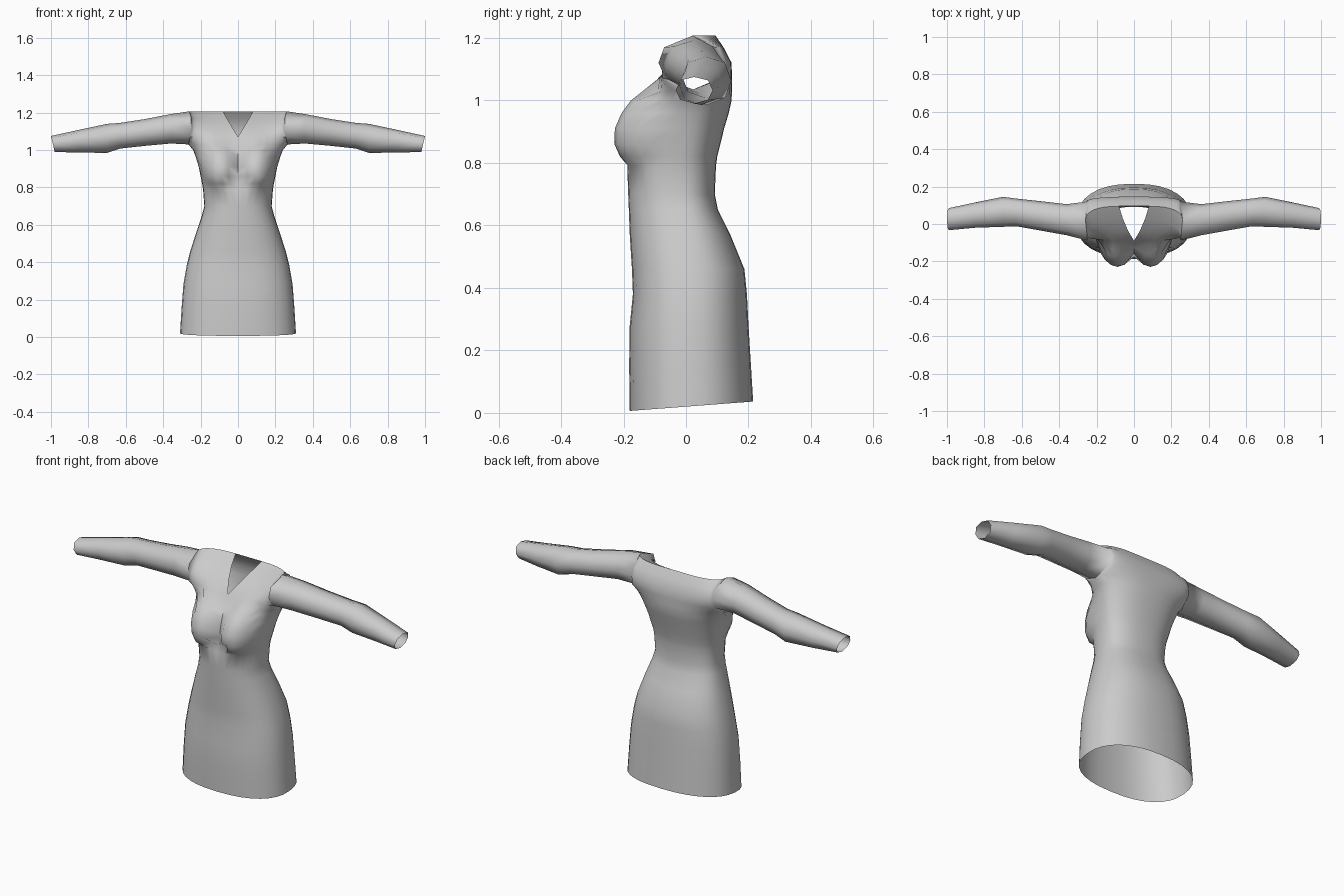
import bpy, bmesh, math

if "Cube" in bpy.data.objects:
    bpy.data.objects.remove(bpy.data.objects["Cube"])

COLS = 8      # columns from centre line to side
POW = 0.85    # squareness of the cross-section

# z, half width, inner x, front centre y, back centre y, front side y, back side y
ROWS = [
    (0.02, 0.31, 0, -0.18, 0.215, 0.01, 0.01),
    (0.15, 0.302, 0, -0.182, 0.208, 0.01, 0.01),
    (0.28, 0.292, 0, -0.18, 0.20, 0.01, 0.01),
    (0.38, 0.275, 0, -0.17, 0.195, 0.01, 0.01),
    (0.46, 0.255, 0, -0.173, 0.187, 0.01, 0.01),
    (0.57, 0.22, 0, -0.18, 0.142, 0.0, 0.0),
    (0.65, 0.193, 0, -0.183, 0.102, -0.01, -0.01),
    (0.70, 0.18, 0, -0.185, 0.092, -0.02, -0.02),
    (0.79, 0.187, 0, -0.188, 0.096, -0.02, -0.02),
    (0.82, 0.192, 0, -0.175, 0.10, -0.02, -0.02),
    (0.86, 0.20, 0, -0.163, 0.11, -0.01, -0.01),
    (0.91, 0.21, 0, -0.155, 0.122, 0.0, 0.0),
    (0.96, 0.225, 0, -0.14, 0.137, 0.01, 0.01),
    (1.00, 0.24, 0, -0.125, 0.146, 0.02, 0.02),
    (1.03, 0.265, 0, -0.11, 0.147, 0.02, 0.02),
    (1.07, 0.255, 0, -0.09, 0.147, -0.065, 0.105),
    (1.12, 0.25, 0.03, -0.04, 0.146, -0.088, 0.12),
    (1.17, 0.25, 0.06, 0.03, 0.12, -0.07, 0.10),
    (1.207, 0.26, 0.08, 0.095, 0.095, 0.02, 0.02),
]
FIRST_OPEN = 14   # row at the armpit, where the armhole begins

# x, y min, y max, z min, z max along the sleeve
SLEEVE = [
    (0.36, -0.06, 0.106, 1.035, 1.192),
    (0.50, -0.035, 0.122, 1.022, 1.165),
    (0.63, -0.012, 0.136, 1.008, 1.145),
    (0.70, -0.015, 0.145, 0.985, 1.14),
    (0.85, -0.02, 0.115, 0.986, 1.108),
    (1.00, -0.033, 0.085, 0.99, 1.075),
]
SECTION = [(0, -1), (-.75, -.7), (-1, 0), (-.75, .75), (0, 1), (.75, .75), (1, 0), (.75, -.7)]


def bust(x, z):
    """Forward bulge of the chest, fuller on the underside."""
    dx = (x - 0.112) / 0.095
    dz = (z - 0.895) / (0.095 if z < 0.895 else 0.15)
    r = dx * dx + dz * dz
    return 0.085 * math.sqrt(1 - r) if r < 1 else 0.0


def panel(bm, front):
    """Half of the front or back of the dress, as a grid of vertices."""
    grid = []
    for z, w, xi, yf, yb, sf, sb in ROWS:
        yc, ys = (yf, sf) if front else (yb, sb)
        line = []
        for c in range(COLS + 1):
            a = math.pi / 2 * c / COLS
            x = xi + (w - xi) * math.sin(a) ** POW
            y = ys + (yc - ys) * max(math.cos(a), 0) ** POW
            if front and c < COLS:
                y -= bust(x, z)
            hem = 0.076 * y if z < 0.1 else 0   # hem tilts up to the back
            line.append(bm.verts.new((x, y, z + hem)))
        grid.append(line)
    strips(bm, grid)
    return grid


def strips(bm, grid, closed=False):
    n = len(grid[0])
    for a, b in zip(grid, grid[1:]):
        for i in range(n if closed else n - 1):
            j = (i + 1) % n
            bm.faces.new((a[i], a[j], b[j], b[i]))


bm = bmesh.new()
front = panel(bm, True)
back = panel(bm, False)

# Back of the neck, filling the gap behind the V neckline
inner = [row[0] for row in back[FIRST_OPEN + 1:]]
mid = [inner[0]] + [bm.verts.new((0, v.co.y, v.co.z)) for v in inner[1:]]
bm.faces.new((inner[0], inner[1], mid[1]))
for k in range(1, len(inner) - 1):
    bm.faces.new((inner[k], inner[k + 1], mid[k + 1], mid[k]))

# Sleeve continuing from the armhole
rings = [[r[-1] for r in front[FIRST_OPEN:]] + [r[-1] for r in back[-2:FIRST_OPEN:-1]]]
for x, y0, y1, z0, z1 in SLEEVE:
    ring = []
    for u, v in SECTION:
        slant = 0.01 * (v - 1) if x == 1 else 0
        ring.append(bm.verts.new((x + slant, (y0 + y1) / 2 + u * (y1 - y0) / 2,
                                  (z0 + z1) / 2 + v * (z1 - z0) / 2)))
    rings.append(ring)
strips(bm, rings, closed=True)

# Sew the side seams and shoulder seams
bmesh.ops.remove_doubles(bm, verts=bm.verts, dist=0.0005)
bmesh.ops.recalc_face_normals(bm, faces=bm.faces)
mesh = bpy.data.meshes.new("dress")
bm.to_mesh(mesh)
bm.free()

dress = bpy.data.objects.new("dress", mesh)
bpy.context.collection.objects.link(dress)
grey = bpy.data.materials.new("light grey cloth")
grey.diffuse_color = (0.6, 0.6, 0.6, 1)
grey.use_nodes = True
grey.node_tree.nodes["Principled BSDF"].inputs["Base Color"].default_value = grey.diffuse_color
mesh.materials.append(grey)

# Mirror to the other side
mirror = dress.modifiers.new("mirror", 'MIRROR')
mirror.merge_threshold = 0.001
bpy.context.view_layer.objects.active = dress
dress.select_set(True)
bpy.ops.object.modifier_apply(modifier="mirror")
bpy.ops.object.shade_smooth_by_angle(angle=math.radians(60))
